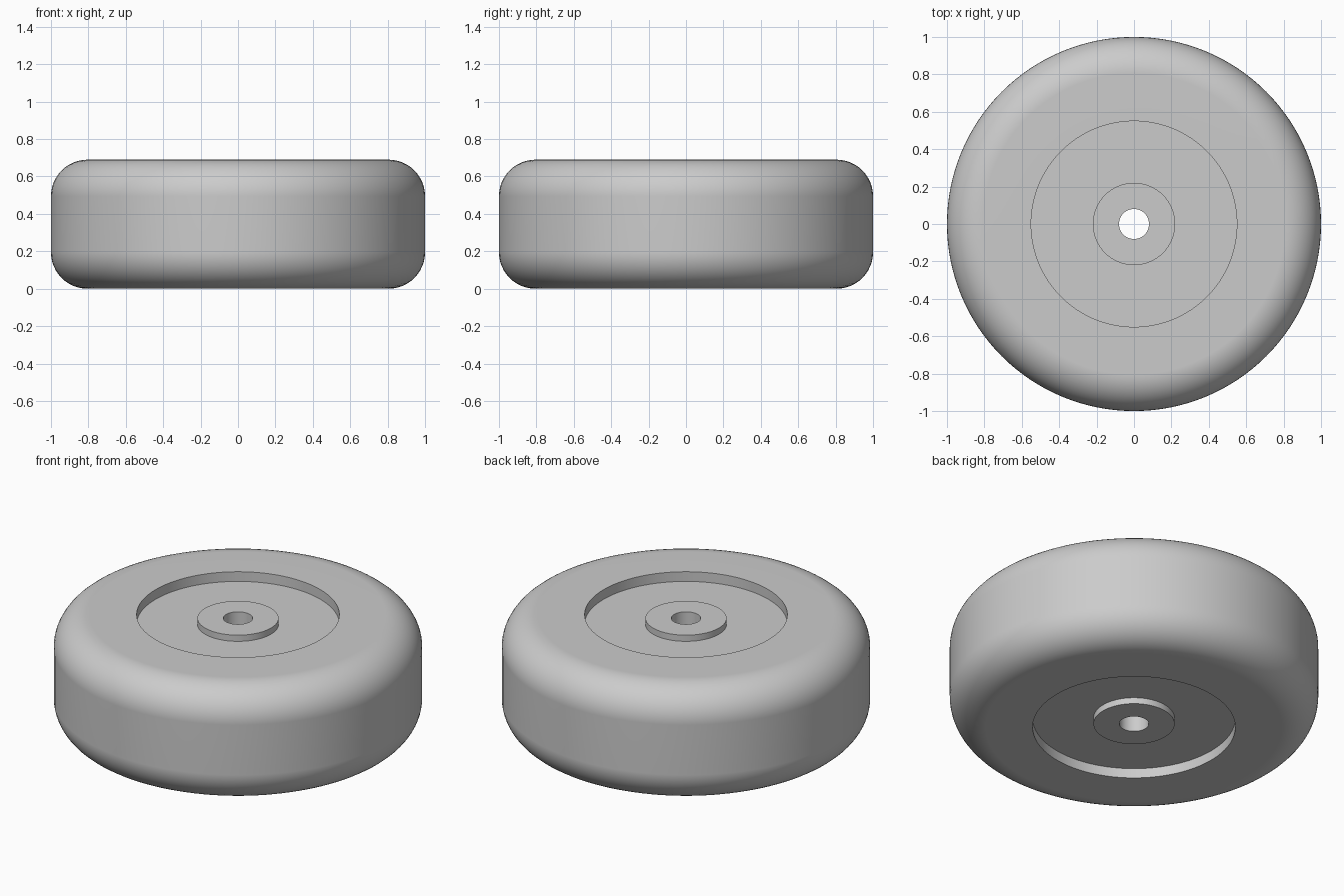
import bpy, bmesh, math

cube = bpy.data.objects.get("Cube")
if cube:
    bpy.data.objects.remove(cube, do_unlink=True)

RADIUS, HEIGHT, FILLET = 1.0, 0.69, 0.195
RECESS_RADIUS, RECESS_DEPTH = 0.55, 0.058
HUB_RADIUS, HUB_RISE, BORE_RADIUS = 0.22, 0.037, 0.08
SEGMENTS, ARC_STEPS = 128, 12

grey = bpy.data.materials.new("plain_grey")
grey.use_nodes = True
colour = (0.6, 0.6, 0.6, 1)
grey.diffuse_color = colour
grey.node_tree.nodes["Principled BSDF"].inputs["Base Color"].default_value = colour

# Upper half of the section, from bore to tread, measured from mid height
half = HEIGHT / 2
floor = half - RECESS_DEPTH
hub_top = floor + HUB_RISE
upper = [(BORE_RADIUS, hub_top), (HUB_RADIUS, hub_top), (HUB_RADIUS, floor),
         (RECESS_RADIUS, floor), (RECESS_RADIUS, half)]
for i in range(ARC_STEPS + 1):
    a = math.pi / 2 * (1 - i / ARC_STEPS)
    upper.append((RADIUS - FILLET + FILLET * math.cos(a),
                  half - FILLET + FILLET * math.sin(a)))

# Mirror to the underside and close the section
section = upper + [(r, -z) for r, z in reversed(upper)]

# Revolve the section into the wheel
bm = bmesh.new()
verts = [bm.verts.new((r, 0, z + half)) for r, z in section]
edges = [bm.edges.new((v, verts[(i + 1) % len(verts)])) for i, v in enumerate(verts)]
bmesh.ops.spin(bm, geom=verts + edges, cent=(0, 0, 0), axis=(0, 0, 1),
               angle=math.tau, steps=SEGMENTS, use_merge=True)
bmesh.ops.remove_doubles(bm, verts=bm.verts, dist=0.0001)
bmesh.ops.recalc_face_normals(bm, faces=bm.faces)
mesh = bpy.data.meshes.new("wheel")
bm.to_mesh(mesh)
bm.free()
mesh.materials.append(grey)
wheel = bpy.data.objects.new("wheel", mesh)
bpy.context.collection.objects.link(wheel)

# Smooth tread and fillets, crisp recess, hub and bore edges
bpy.ops.object.select_all(action='DESELECT')
wheel.select_set(True)
bpy.context.view_layer.objects.active = wheel
bpy.ops.object.shade_smooth_by_angle(angle=math.radians(30))
weighted = wheel.modifiers.new("flat_side_normals", 'WEIGHTED_NORMAL')
weighted.keep_sharp = True
